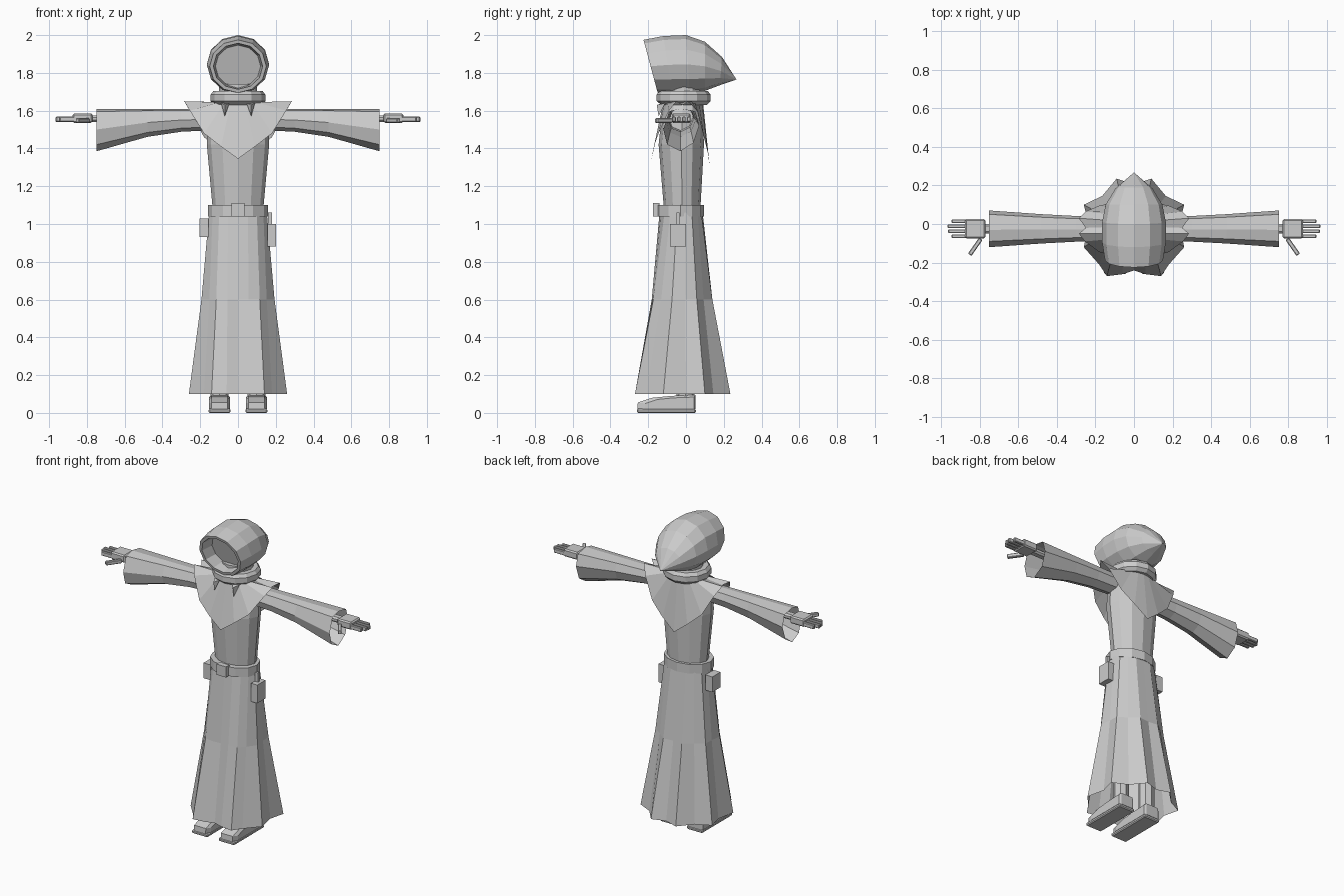
import bpy
import bmesh
import math
from mathutils import Vector, Matrix

default_cube = bpy.data.objects.get("Cube")
if default_cube:
    bpy.data.objects.remove(default_cube, do_unlink=True)

cloth_grey = bpy.data.materials.new("plain grey")
cloth_grey.use_nodes = True
grey_value = (0.6, 0.6, 0.6, 1)
cloth_grey.diffuse_color = grey_value
cloth_grey.node_tree.nodes["Principled BSDF"].inputs["Base Color"].default_value = grey_value


def finish(name, mesh_builder):
    """Turn a bmesh into a named flat-shaded object."""
    bmesh.ops.recalc_face_normals(mesh_builder, faces=mesh_builder.faces)
    mesh = bpy.data.meshes.new(name)
    mesh_builder.to_mesh(mesh)
    mesh_builder.free()
    mesh.materials.append(cloth_grey)
    part = bpy.data.objects.new(name, mesh)
    bpy.context.collection.objects.link(part)
    return part


def loft(name, rings, cap_start=True, cap_end=True):
    """Skin a list of closed rings; a ring of one point makes a tip."""
    builder = bmesh.new()
    loops = [[builder.verts.new(point) for point in ring] for ring in rings]
    for first, second in zip(loops, loops[1:]):
        count = len(first)
        for i in range(count):
            j = (i + 1) % count
            if len(second) == 1:
                builder.faces.new((first[i], first[j], second[0]))
            else:
                builder.faces.new((first[i], first[j], second[j], second[i]))
    if cap_start:
        builder.faces.new(loops[0])
    if cap_end and len(loops[-1]) > 1:
        builder.faces.new(loops[-1])
    return finish(name, builder)


def oval(half_width, front, back, height, sides=12):
    """Horizontal oval ring between a front and a back y."""
    middle, depth = (front + back) / 2, (back - front) / 2
    angles = [math.tau * i / sides for i in range(sides)]
    return [(half_width * math.sin(a), middle - depth * math.cos(a), height) for a in angles]


def mirror_profile(half):
    """Complete a front-to-back half outline across x."""
    return half + [(-p[0],) + tuple(p[1:]) for p in reversed(half[1:-1])]


def box(name, low, high, bevel=0.0, turn=0.0):
    """Box between two corners, optionally bevelled and turned about z."""
    low, high = Vector(low), Vector(high)
    builder = bmesh.new()
    bmesh.ops.create_cube(builder, size=1, matrix=Matrix.Diagonal((high - low).to_4d()))
    if bevel:
        bmesh.ops.bevel(builder, geom=builder.edges[:], offset=bevel, segments=1, affect="EDGES")
    placement = Matrix.Translation((low + high) / 2) @ Matrix.Rotation(turn, 4, "Z")
    bmesh.ops.transform(builder, matrix=placement, verts=builder.verts)
    return finish(name, builder)


def mirrored(part):
    """Make the matching right part of a left one."""
    builder = bmesh.new()
    builder.from_mesh(part.data)
    for vert in builder.verts:
        vert.co.x = -vert.co.x
    return finish(part.name.replace("left", "right"), builder)


# Skirt: an oval waist blending into a folded hem
hem = mirror_profile([(0, -.24), (.06, -.26), (.14, -.27), (.18, -.21), (.26, -.12),
                      (.235, 0), (.26, .1), (.165, .145), (.09, .235), (0, .205)])
waist = oval(.155, -.14, .088, 0, len(hem))


def skirt_ring(blend, height):
    ring = []
    for top, bottom in zip(waist, hem):
        flat = Vector(top[:2]).lerp(Vector(bottom), blend)
        ring.append((flat.x, flat.y, height))
    return ring


loft("skirt", [skirt_ring(0, 1.06), skirt_ring(.38, .6), skirt_ring(1, .1)], True, False)

# Torso, neck, belt and collar
loft("torso", [oval(.132, -.115, .075, 1.06), oval(.165, -.145, .095, 1.42),
               oval(.165, -.13, .09, 1.56), oval(.11, -.11, .08, 1.64)])
loft("neck", [oval(.1, -.1, .08, 1.6), oval(.1, -.1, .08, 1.74)])
loft("belt", [oval(.16, -.155, .095, 1.04), oval(.16, -.155, .095, 1.1),
              oval(.132, -.115, .075, 1.1)], True, False)
box("belt_buckle", (-.035, -.175, 1.04), (.035, -.14, 1.11))
loft("collar", [oval(.125, -.13, .11, 1.63), oval(.145, -.155, .13, 1.65),
                oval(.145, -.155, .13, 1.685), oval(.13, -.14, .115, 1.705)])

# Belt pouches
box("left_pouch", (.155, -.085, .88), (.2, 0, 1.0))
box("left_pouch_strap", (.16, -.05, .99), (.18, -.035, 1.06))
box("right_pouch", (-.205, -.065, .93), (-.155, .02, 1.03))

# Capelet with pointed front, back and shoulders
capelet_hem = mirror_profile([(0, -.182, 1.345), (.09, -.17, 1.41), (.18, -.145, 1.48),
                              (.255, -.09, 1.6), (.285, -.05, 1.65), (.25, -.02, 1.63),
                              (.285, .03, 1.65), (.25, .065, 1.59), (.18, .095, 1.46),
                              (.09, .115, 1.38), (0, .125, 1.31)])
capelet_neck = oval(.12, -.12, .09, 1.645, len(capelet_hem))
capelet = loft("capelet", [capelet_neck, capelet_hem], False, False)
for side in (-1, 1):
    fold_top = [(side * .045, -.125, 1.64), (side * .09, -.11, 1.64), (side * .07, -.155, 1.63)]
    loft("capelet_fold", [fold_top, [(side * .07, -.145, 1.57)]])

# Hood: rings from the slanted opening to the drooping tip


def hood_ring(top, bottom, half_width, scale=1.0, push=0.0):
    top, bottom = Vector(top), Vector(bottom)
    centre, reach = (top + bottom) / 2, (top - bottom) / 2
    ring = []
    for i in range(12):
        angle = math.tau * i / 12
        point = centre + reach * math.cos(angle) * scale
        ring.append((half_width * scale * math.sin(angle), point.x + push, point.y))
    return ring


brow, chin = (-.225, 1.975), (-.15, 1.695)
loft("hood", [
    hood_ring(brow, chin, .15, .8, .09),
    hood_ring(brow, chin, .15, .87),
    hood_ring(brow, chin, .15),
    hood_ring((-.12, 1.995), (-.07, 1.69), .165),
    hood_ring((0, 2), (.02, 1.69), .165),
    hood_ring((.1, 1.965), (.1, 1.705), .147),
    hood_ring((.19, 1.885), (.18, 1.735), .095),
    [(0, .267, 1.765)],
])

# Sleeves: an eight-sided cuff outline narrowing to the shoulder
cuff = [(-.03, 1.61), (.05, 1.595), (.07, 1.52), (.04, 1.43),
        (-.03, 1.385), (-.1, 1.42), (-.12, 1.5), (-.09, 1.595)]


def sleeve_ring(x, width, height):
    return [(x, -.025 + (y + .025) * width, 1.61 + (z - 1.61) * height) for y, z in cuff]


sleeve = loft("left_sleeve", [sleeve_ring(.12, .65, .5), sleeve_ring(.3, .7, .54),
                              sleeve_ring(.48, .8, .66), sleeve_ring(.75, 1, 1)], True, False)

# Hands: wrist, palm, four fingers and a splayed thumb
hand_parts = [
    sleeve,
    box("left_wrist", (.5, -.05, 1.54), (.79, 0, 1.575), .01),
    box("left_palm", (.77, -.075, 1.535), (.875, .025, 1.585), .008),
    box("left_thumb", (.772, -.129, 1.535), (.872, -.107, 1.56), .004, -math.radians(55)),
]
for i, tip in enumerate((.945, .962, .965, .945)):
    start = -.073 + i * .026
    hand_parts.append(box("left_finger", (.865, start, 1.54), (tip, start + .019, 1.568), .004))

# Boots: side profile swept across the foot, with sole and ankle


def boot_section(x, shrink):
    side_profile = [(-.258, .02), (-.255, .055), (-.18, .08), (-.08, .09), (.05, .095), (.05, .02)]
    return [(x, y * (1 - shrink), .02 + (z - .02) * (1 - shrink)) for y, z in side_profile]


boot_parts = [
    loft("left_boot", [boot_section(.042, .15), boot_section(.055, 0),
                       boot_section(.14, 0), boot_section(.153, .15)]),
    box("left_sole", (.04, -.26, 0), (.155, .052, .022), .006),
    loft("left_ankle", [[(x + .098, y, z) for x, y, z in oval(.048, -.05, .045, level, 8)]
                        for level in (.08, .3)]),
]
for part in hand_parts + boot_parts:
    mirrored(part)
